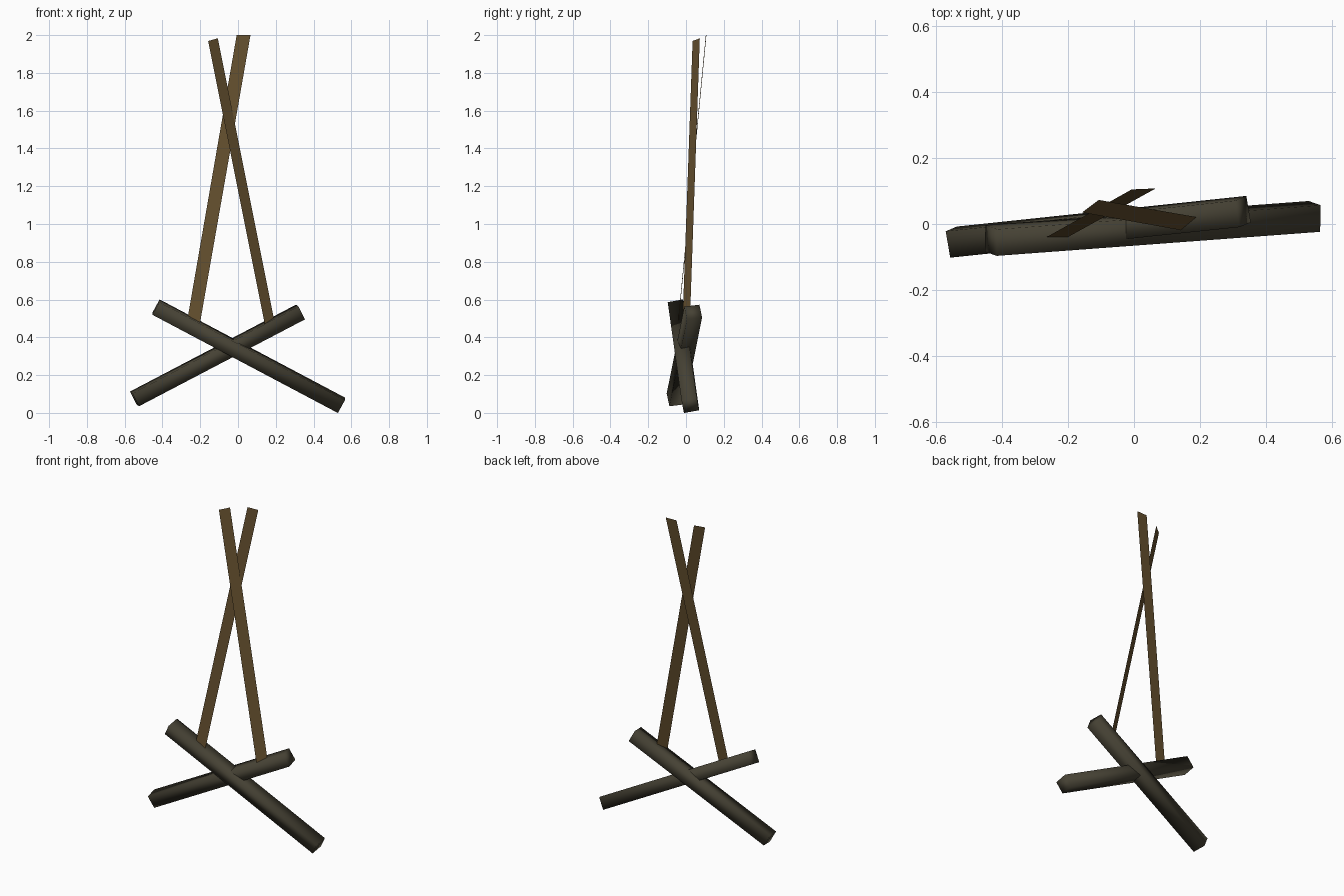
import bpy, bmesh
from mathutils import Vector

if "Cube" in bpy.data.objects:
    bpy.data.objects.remove(bpy.data.objects["Cube"])


def material(name, rgb):
    m = bpy.data.materials.new(name)
    m.diffuse_color = (*rgb, 1)
    m.use_nodes = True
    m.node_tree.nodes["Principled BSDF"].inputs["Base Color"].default_value = m.diffuse_color
    return m


def add_object(name, verts, faces, mat, smooth):
    me = bpy.data.meshes.new(name)
    me.from_pydata(verts, [], faces)
    me.materials.append(mat)
    bm = bmesh.new()
    bm.from_mesh(me)
    bmesh.ops.recalc_face_normals(bm, faces=bm.faces)
    for f in bm.faces:
        f.smooth = smooth
    bm.to_mesh(me)
    bm.free()
    ob = bpy.data.objects.new(name, me)
    bpy.context.collection.objects.link(ob)
    return ob


def beam(name, start, end, roll, mat, height=0.077, depth=0.082):
    """Smooth-shaded box between two points, rolled slightly about its length."""
    a, b = Vector(start), Vector(end)
    u = (b - a).normalized()
    v = Vector((0, 1, 0))
    v = (v - u * v.dot(u)).normalized()
    w = u.cross(v)
    v2 = (v + w * roll).normalized() * depth / 2
    w2 = (w - v * roll).normalized() * height / 2
    verts = [p + v2 * i + w2 * j for p in (a, b)
             for i, j in ((-1, -1), (1, -1), (1, 1), (-1, 1))]
    faces = [(0, 1, 2, 3), (4, 5, 6, 7)]
    faces += [(k, (k + 1) % 4, (k + 1) % 4 + 4, k + 4) for k in range(4)]
    return add_object(name, verts, faces, mat, True)


def strip(name, corners, mat):
    """Flat single-sheet slat, bottom edge buried in a beam."""
    return add_object(name, corners, [(0, 1, 2, 3)], mat, False)


dark = material("dark weathered wood", (0.060, 0.053, 0.034))
brown = material("brown wood", (0.130, 0.080, 0.028))

# Crossed base beams
beam("front_beam", (-0.434, -0.05, 0.56), (0.548, 0.023, 0.04), 0.17, dark)
beam("rear_beam", (-0.548, -0.055, 0.074), (0.331, 0.038, 0.534), 0.19, dark)

# Crossed upright slats
strip("left_slat", [(-0.273, -0.044, 0.465), (-0.203, -0.041, 0.465),
                    (0.066, 0.108, 2.0), (-0.007, 0.105, 2.0)], brown)
strip("right_slat", [(0.144, -0.019, 0.46), (0.196, 0.020, 0.47),
                     (-0.107, 0.073, 1.983), (-0.158, 0.035, 1.969)], brown)
